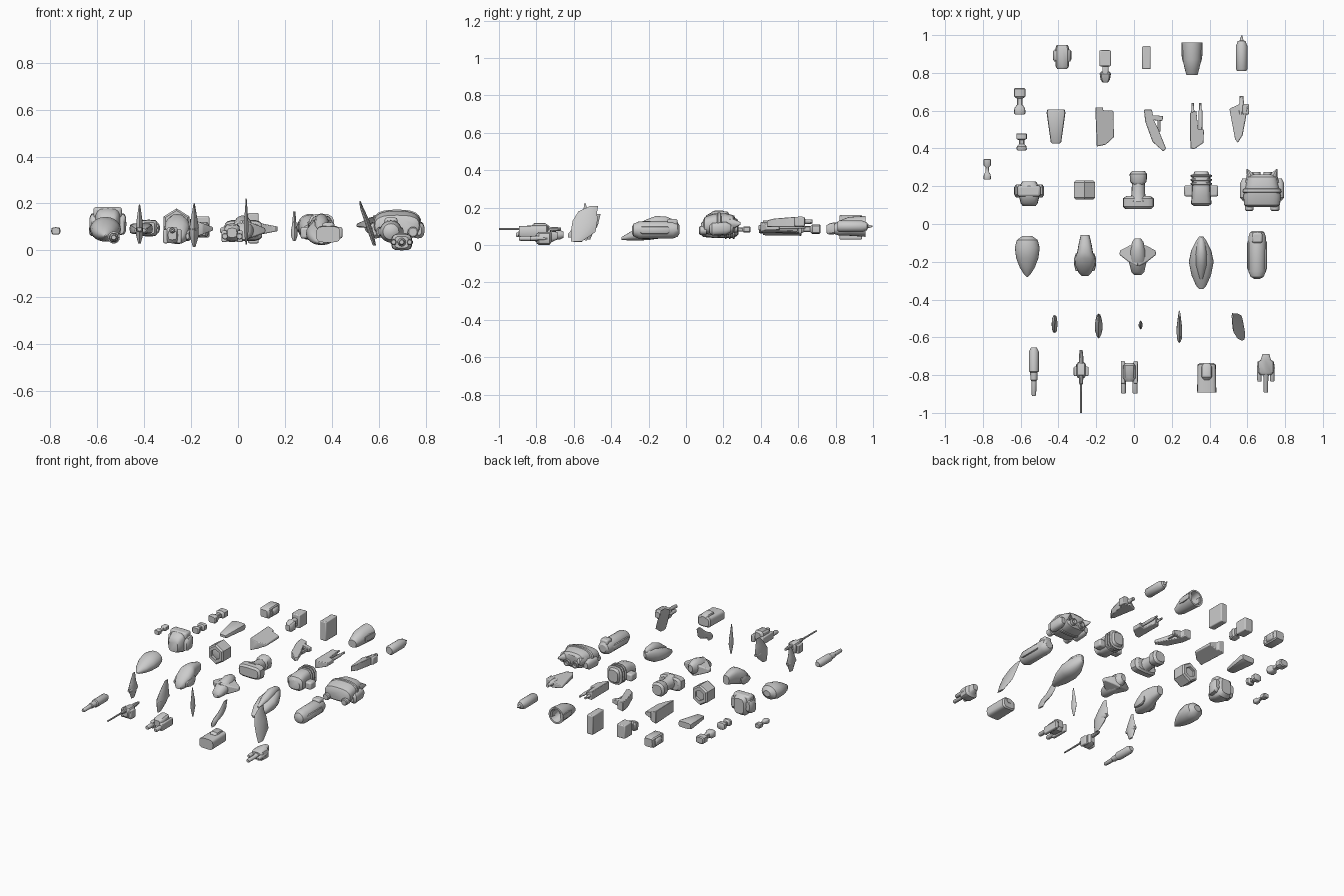
import bpy, bmesh
from math import cos, sin, pi, copysign, radians

def finish(name, bm, bevel=0):
    bmesh.ops.recalc_face_normals(bm, faces=bm.faces)
    me = bpy.data.meshes.new(name)
    bm.to_mesh(me)
    bm.free()
    ob = bpy.data.objects.new(name, me)
    bpy.context.collection.objects.link(ob)
    if bevel:
        m = ob.modifiers.new("bevel", 'BEVEL')
        m.width, m.segments = bevel, 2
    return ob

def loft(name, x, secs, n=20, p=2.0, axis='y', close=False):
    """Skin superellipse sections (station, half_a, half_b, centre_b[, centre_a])."""
    bm = bmesh.new()
    rings = []
    for s in secs:
        t, a, b, cb = s[:4]
        ca = s[4] if len(s) > 4 else 0
        ring = []
        for i in range(n):
            an = 2 * pi * i / n + pi / 2
            c, d = cos(an), sin(an)
            u = x + ca + a * copysign(abs(c) ** (2 / p), c)
            v = cb + b * copysign(abs(d) ** (2 / p), d)
            ring.append(bm.verts.new((u, t, v) if axis == 'y' else (u, v, t)))
        rings.append(ring)
    pairs = list(zip(rings, rings[1:]))
    if close:
        pairs.append((rings[-1], rings[0]))
    for r, q in pairs:
        for i in range(n):
            j = (i + 1) % n
            bm.faces.new((r[i], r[j], q[j], q[i]))
    if not close:
        bm.faces.new(rings[0])
        bm.faces.new(rings[-1])
    return finish(name, bm)

def tube(name, x, z, secs, n=16, close=False):
    return loft(name, x, [(y, r, r, z) for y, r in secs], n, close=close)

def box(name, x0, x1, y0, y1, z0, z1, bevel=.006):
    bm = bmesh.new()
    bmesh.ops.create_cube(bm, size=1)
    for v in bm.verts:
        v.co.x = (x0 + x1) / 2 + v.co.x * (x1 - x0)
        v.co.y = (y0 + y1) / 2 + v.co.y * (y1 - y0)
        v.co.z = (z0 + z1) / 2 + v.co.z * (z1 - z0)
    return finish(name, bm, bevel)

def wing(name, pts, zc, thick, bevel=.004):
    """Plan outline whose thickness is a function of x; zc gives the middle height."""
    bm = bmesh.new()
    top = [bm.verts.new((x, y, zc(x) + thick(x) / 2)) for x, y in pts]
    bot = [bm.verts.new((x, y, zc(x) - thick(x) / 2)) for x, y in pts]
    bm.faces.new(top)
    bm.faces.new(bot)
    for i in range(len(pts)):
        j = (i + 1) % len(pts)
        bm.faces.new((top[i], top[j], bot[j], bot[i]))
    return finish(name, bm, bevel)

# Back row: engines and missile
loft("engine_block", -.38, [(.82, .025, .025, .095), (.835, .036, .034, .095), (.93, .036, .036, .095), (.948, .03, .028, .095)], 12, 5)
for s in (-1, 1):
    loft("engine_block_pod", -.38 + s * .03, [(.86, .012, .02, .095), (.87, .018, .026, .095), (.915, .018, .026, .095), (.925, .01, .02, .095)], 12)
box("intake_box", -.183, -.122, .835, .92, .055, .145)
box("intake_neck", -.168, -.136, .79, .84, .07, .12)
loft("intake_foot", -.152, [(.75, .015, .02, .085), (.765, .025, .03, .085), (.795, .03, .032, .09), (.808, .022, .025, .09)], 12, 4)
box("upright_slab", .043, .088, .82, .942, .03, .16)
loft("thruster", .307, [(.79, .03, .025, .085), (.82, .038, .04, .09), (.87, .05, .05, .1), (.96, .055, .056, .1), (.96, .043, .045, .1), (.89, .025, .026, .1)])
for s in (-1, 1):
    loft("thruster_fin", .307 + s * .042, [(.86, .008, .015, .1), (.90, .014, .022, .1), (.955, .014, .02, .1)], 8, 4)
tube("missile", .57, .1, [(.81, .024), (.82, .031), (.94, .031), (.968, .021), (.972, .01), (.998, .003)])

# Connectors at the left
for x, y0, y1, r, z in ((-.605, .58, .72, .031, .085), (-.595, .39, .48, .028, .085), (-.777, .235, .345, .02, .083)):
    d = y1 - y0
    loft("connector", x, [(y0, r * .8, r * .7, z), (y0 + .06 * d, r, r * .8, z), (y0 + .24 * d, r * .9, r * .8, z),
                          (y0 + .36 * d, r * .5, r * .5, z), (y0 + .6 * d, r * .5, r * .5, z), (y0 + .68 * d, r, r * .8, z),
                          (y0 + .96 * d, r, r * .8, z), (y1, r * .8, r * .6, z)], 12, 3.5)

# Wings
loft("tapered_wing", -.413, [(.425, .02, .008, .085), (.435, .028, .014, .085), (.59, .05, .024, .092), (.605, .046, .02, .092)], 12, 4)
wing("broad_wing", [(-.205, .618), (-.165, .618), (-.163, .602), (-.11, .6), (-.106, .46), (-.15, .42), (-.197, .41)],
     lambda x: .092, lambda x: .012 + .75 * (-.104 - x))
wing("swept_wing", [(.052, .605), (.095, .605), (.1, .575), (.155, .572), (.15, .545), (.105, .55), (.125, .51), (.17, .4), (.155, .385), (.098, .435), (.06, .54)],
     lambda x: .092, lambda x: .015 + .4 * (.18 - x))
box("swept_wing_strut", .125, .14, .49, .56, .08, .1, .003)
wing("gun_wing", [(.297, .59), (.33, .6), (.34, .5), (.37, .5), (.368, .43), (.32, .397), (.298, .4)],
     lambda x: .095, lambda x: .02 + .45 * (.38 - x))
for x, y0 in ((.312, .52), (.352, .47)):
    tube("gun_wing_barrel", x, .095, [(y0, .01), (.6, .01), (.605, .007), (.64, .007)], 10)
wing("blade_wing", [(.505, .61), (.56, .635), (.602, .622), (.592, .56), (.575, .47), (.55, .43), (.535, .45)],
     lambda x: .115 + .2 * (x - .55), lambda x: .012 + .45 * (x - .5))
tube("blade_wing_spar", .57, .125, [(.58, .018), (.63, .018), (.64, .012), (.677, .011)], 10)
box("blade_wing_root", .575, .61, .58, .635, .1, .15)

# Body row
loft("torso_body", -.555, [(.095, .034, .035, .1), (.11, .045, .05, .11), (.15, .055, .066, .115), (.2, .052, .068, .115), (.225, .036, .05, .115)], 16, 3.5)
box("torso_top", -.617, -.495, .145, .205, .13, .185, .012)
for s in (-1, 1):
    loft("torso_shoulder", -.555 + s * .055, [(.14, .015, .03, .1), (.155, .024, .045, .11), (.195, .024, .045, .115), (.21, .014, .03, .12)], 12, 3)
hexa = loft("hex_collar", -.262, [(.13, .055, .06, .11), (.14, .064, .069, .11), (.22, .064, .069, .11), (.23, .055, .06, .11),
                                 (.23, .036, .036, .11), (.13, .036, .036, .11)], 6, close=True)
tube("hex_collar_core", -.262, .11, [(.145, .026), (.15, .042), (.215, .042)])
loft("joint_foot", .023, [(.08, .07, .03, .085), (.092, .082, .042, .085), (.135, .082, .046, .085), (.147, .065, .036, .085)], 16, 4)
loft("joint_neck", .023, [(.12, .045, .05, .09), (.16, .036, .04, .09), (.225, .034, .036, .09)], 16)
loft("joint_head", .023, [(.21, .03, .035, .09), (.225, .044, .044, .09), (.265, .046, .046, .09), (.28, .034, .034, .09)], 16, 2.6)
loft("ribbed_hull", .356, [(.095, .04, .03, .085), (.108, .055, .045, .088), (.15, .05, .055, .092), (.25, .047, .057, .095), (.278, .036, .04, .095)], 16, 3)
for s in (-1, 1):
    box("ribbed_hull_arm", *sorted((.356 + s * .04, .356 + s * .09)), .145, .205, .05, .1, .01)
for y in (.205, .226, .247):
    loft("ribbed_hull_rib", .356, [(y, .05, .05, .095), (y + .004, .056, .062, .095), (y + .011, .056, .062, .095), (y + .015, .05, .05, .095)], 16, 3)
loft("main_hull", .678, [(.09, .075, .03, .1), (.1, .095, .045, .105), (.15, .1, .058, .11), (.21, .085, .06, .11), (.25, .078, .05, .11), (.262, .06, .035, .11)], 24, 2.8)
for s in (-1, 1):
    loft("main_hull_pod", .678 + s * .09, [(.125, .015, .02, .085), (.14, .027, .034, .085), (.215, .027, .034, .09), (.24, .015, .02, .09)], 14, 2.6)
    loft("main_hull_ear", .678 + s * .06, [(.22, .03, .03, .115), (.26, .022, .025, .115), (.292, .003, .006, .115, s * .02)], 10)
    tube("main_hull_foot", .678 + s * .068, .078, [(.07, .018), (.075, .023), (.11, .023)], 12)
    tube("main_hull_nozzle", .678 + s * .03, .09, [(.24, .024), (.275, .022), (.275, .015), (.25, .01)], 12)
loft("main_hull_belt", .678, [(.165, .1, .055, .11), (.17, .104, .064, .11), (.185, .1, .064, .11), (.19, .09, .055, .11)], 24, 2.8)

# Nose row: cockpits and fuselages
loft("egg_nose", -.565, [(-.28, .004, .004, .062), (-.265, .018, .015, .066), (-.23, .04, .03, .073), (-.18, .059, .046, .083), (-.125, .066, .053, .09),
                         (-.085, .055, .045, .092), (-.063, .025, .02, .092)], 20)
loft("canopy_nose", -.259, [(-.275, .018, .012, .045), (-.26, .033, .028, .055), (-.22, .052, .045, .075), (-.18, .055, .056, .09), (-.15, .042, .055, .1),
                            (-.11, .035, .045, .105), (-.058, .023, .03, .105)], 16, 2.6)
for s in (-1, 1):
    loft("canopy_nose_cheek", -.259 + s * .044, [(-.25, .006, .012, .06), (-.22, .014, .026, .065), (-.18, .014, .03, .07), (-.155, .005, .015, .075)], 10, 3)
loft("winged_nose", .02, [(-.27, .018, .014, .06), (-.255, .034, .028, .068), (-.2, .047, .045, .085), (-.14, .042, .054, .095), (-.095, .03, .04, .1), (-.076, .016, .024, .1)])
for s in (-1, 1):
    wing("winged_nose_side", [(.02, -.225), (.02 + s * .05, -.2), (.02 + s * .097, -.163), (.02 + s * .094, -.14), (.02 + s * .045, -.115), (.02, -.1)],
         lambda x: .085, lambda x: .09 - .72 * abs(x - .02), .006)
loft("pointed_fuselage", .356, [(-.345, .01, .007, .035), (-.325, .028, .014, .04), (-.27, .052, .032, .055), (-.2, .066, .045, .072), (-.14, .053, .05, .085),
                                (-.09, .028, .036, .1), (-.065, .01, .015, .105)], 20, 2.3)
loft("pointed_fuselage_spine", .356, [(-.29, .008, .008, .075), (-.22, .028, .028, .105), (-.16, .03, .036, .12), (-.1, .022, .026, .125), (-.07, .008, .012, .12)], 14)
loft("capsule_body", .652, [(-.29, .016, .016, .08), (-.28, .034, .034, .08), (-.25, .047, .047, .08), (-.07, .047, .047, .082), (-.045, .038, .038, .083), (-.036, .025, .025, .083)], 20)
for s in (-1, 1):
    loft("capsule_rail", .652 + s * .041, [(-.25, .005, .012, .08), (-.235, .012, .02, .08), (-.1, .012, .02, .08), (-.085, .005, .012, .08)], 10, 3)
box("capsule_cap", .625, .68, -.1, -.045, .1, .14, .01)

# Fin row
def fin(name, x, secs):
    return loft(name, x, secs, 10, 1.6, 'z')
fin("small_fin", -.42, [(.03, .006, .018, -.53), (.07, .017, .035, -.53), (.1, .016, .048, -.53), (.13, .013, .035, -.53), (.195, .003, .012, -.52)])
tube("small_fin_hub", -.42, .09, [(-.575, .008), (-.56, .014), (-.5, .014), (-.485, .008)], 10)
fin("tall_fin", -.187, [(.015, .006, .02, -.58), (.06, .02, .05, -.555), (.1, .021, .067, -.54), (.15, .012, .045, -.525), (.2, .003, .018, -.505)])
tube("tall_fin_hub", -.187, .09, [(-.6, .007), (-.58, .016), (-.51, .018), (-.48, .01)], 10)
fin("spindle_fin", .035, [(.025, .003, .006, -.535), (.09, .011, .024, -.535), (.13, .009, .021, -.535), (.222, .002, .004, -.54)])
fin("sickle_fin", .24, [(.04, .006, .025, -.605), (.06, .014, .03, -.6), (.085, .015, .055, -.555), (.11, .01, .045, -.515), (.165, .005, .018, -.475)])
fin("canted_fin", .56, [(.02, .007, .03, -.585, .022), (.07, .012, .066, -.55, .008), (.13, .012, .066, -.54, -.012), (.18, .008, .05, -.525, -.032), (.21, .003, .02, -.49, -.04)])

# Gun row
tube("cannon", -.53, .055, [(-.91, .009), (-.905, .012), (-.83, .014), (-.825, .018), (-.785, .02), (-.78, .026), (-.675, .026), (-.655, .016)])
tube("long_barrel", -.28, .085, [(-1, .005), (-.85, .006), (-.845, .011), (-.77, .014), (-.7, .012), (-.667, .008)], 10)
loft("long_barrel_mount", -.28, [(-.815, .018, .02, .065), (-.8, .026, .035, .065), (-.745, .026, .035, .065), (-.73, .015, .025, .065)], 12, 4)
for s in (-1, 1):
    box("long_barrel_pod", *sorted((-.28 + s * .018, -.28 + s * .039)), -.805, -.755, .03, .09)
    box("twin_gun_arm", *sorted((-.025 + s * .022, -.025 + s * .045)), -.845, -.725, .035, .085)
    tube("twin_gun_barrel", -.025 + s * .031, .06, [(-.898, .011), (-.892, .014), (-.83, .014)], 10)
    tube("triple_gun_barrel", .698 + s * .034, .035, [(-.835, .009), (-.83, .012), (-.76, .014), (-.735, .01)], 10)
loft("twin_gun_body", -.025, [(-.835, .02, .02, .075), (-.815, .034, .034, .075), (-.75, .034, .04, .075), (-.735, .02, .025, .08)], 12, 3.5)
loft("launcher", .385, [(-.893, .051, .034, .068), (-.893, .043, .025, .068), (-.85, .043, .025, .068), (-.85, .001, .001, .068)], 20, 4)
loft("launcher_shell", .385, [(-.893, .051, .034, .068), (-.745, .048, .036, .07), (-.737, .038, .028, .07)], 20, 4)
loft("launcher_turret", .385, [(-.825, .018, .015, .09), (-.81, .027, .024, .095), (-.755, .027, .024, .095), (-.735, .016, .015, .09)], 14, 4)
tube("triple_gun_center", .698, .035, [(-.893, .009), (-.888, .012), (-.81, .013), (-.8, .018), (-.76, .018)], 12)
loft("triple_gun_body", .698, [(-.8, .03, .025, .035), (-.785, .042, .035, .035), (-.73, .045, .035, .035), (-.72, .028, .03, .045), (-.687, .018, .02, .05)], 14, 3.5)

# Shading
for ob in bpy.context.scene.objects:
    ob.select_set(True)
    bpy.context.view_layer.objects.active = ob
bpy.ops.object.shade_smooth_by_angle(angle=radians(35))
